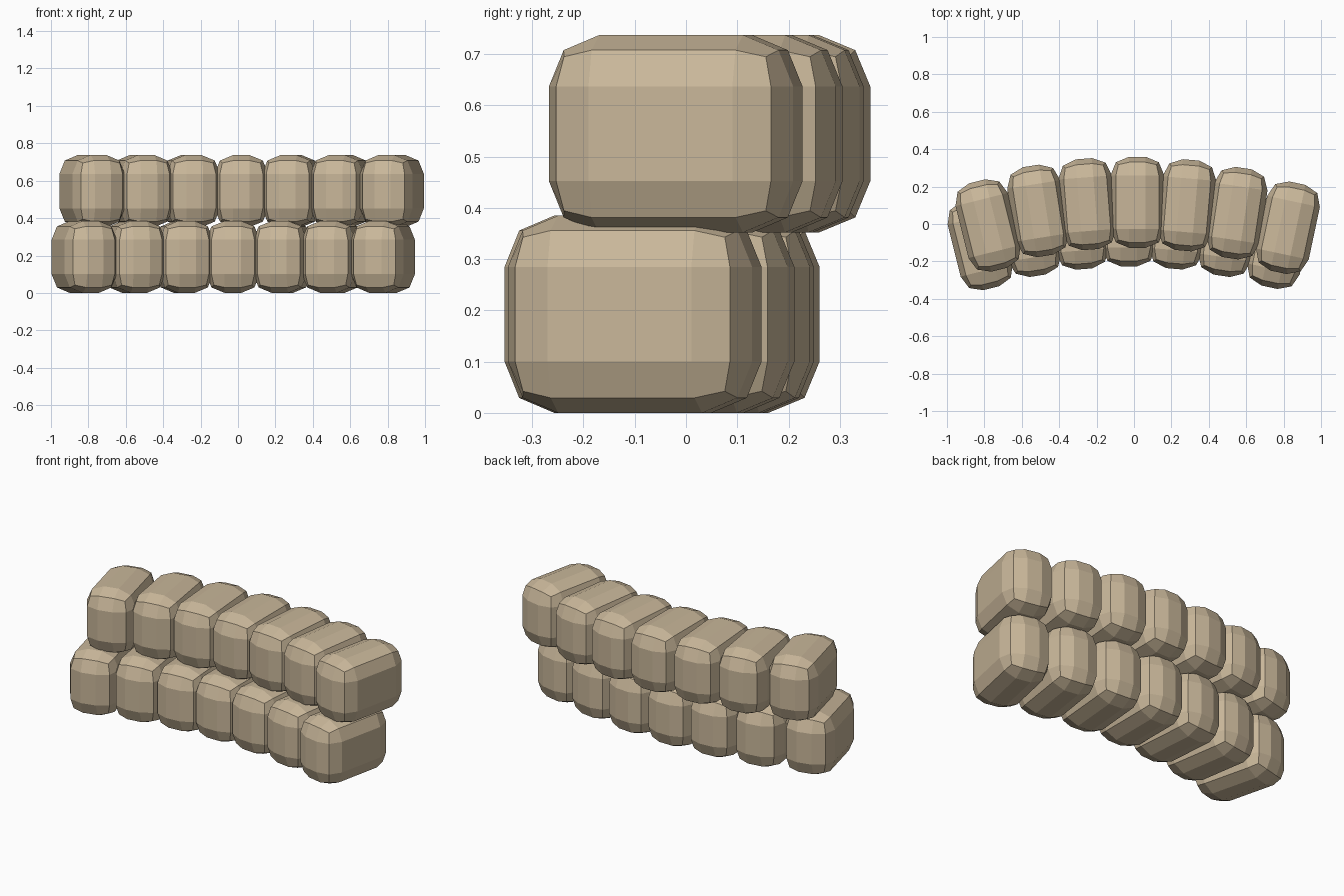
import bpy
from math import radians

cube = bpy.data.objects.get("Cube")
if cube:
    bpy.data.objects.remove(cube, do_unlink=True)

# Burlap colour
burlap = bpy.data.materials.new("burlap_tan")
burlap.use_nodes = True
colour = (0.58, 0.47, 0.32, 1.0)
burlap.diffuse_color = colour
bsdf = burlap.node_tree.nodes["Principled BSDF"]
bsdf.inputs["Base Color"].default_value = colour
bsdf.inputs["Roughness"].default_value = 0.9

BAG = (0.288, 0.487, 0.385)   # width, depth, height of one sandbag


def sandbag(name, x, y, z, turn):
    """One stuffed bag: a box with fat two-step bevels."""
    bpy.ops.mesh.primitive_cube_add(size=1)
    bag = bpy.context.object
    bag.name = name
    bag.scale = BAG
    bpy.ops.object.transform_apply(location=False, rotation=False, scale=True)
    bag.location = (x, y, z + BAG[2] / 2)
    bag.rotation_euler.z = radians(turn)
    bag.data.materials.append(burlap)
    bevel = bag.modifiers.new("stuffed_edges", 'BEVEL')
    bevel.width = 0.1
    bevel.segments = 2
    bevel.limit_method = 'NONE'
    return bag


# Both rows bow backwards in the middle; each bag is x, y, turn
lower = [(-0.822, -0.107, 14), (-0.553, -0.036, 9), (-0.287, 0.002, 4.5),
         (-0.027, 0.017, 0), (0.237, 0.003, -5), (0.505, -0.036, -8.5),
         (0.775, -0.1, -12)]
upper = [(-0.78, -0.008, 14), (-0.513, 0.07, 9), (-0.25, 0.106, 4.5),
         (0.018, 0.116, 0), (0.284, 0.1, -5), (0.55, 0.058, -8.5),
         (0.823, -0.02, -12)]

for row, base, bags in (("lower", 0.0, lower), ("upper", 0.352, upper)):
    for i, (x, y, turn) in enumerate(bags, 1):
        sandbag(f"{row}_sandbag_{i}", x, y, base, turn)
